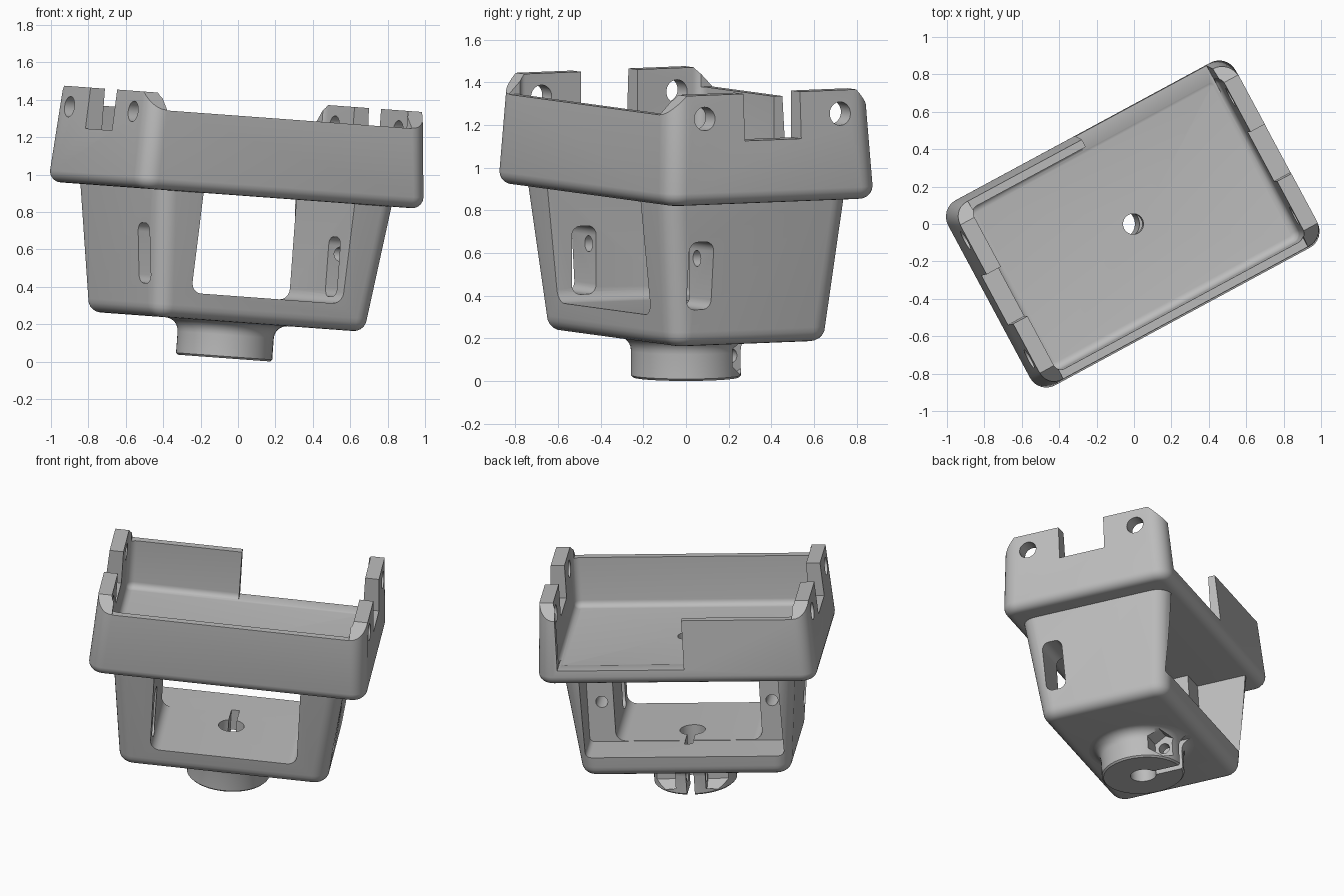
import bpy, bmesh
from math import pi, sin, cos, radians
from mathutils import Matrix, Vector

if "Cube" in bpy.data.objects:
    bpy.data.objects.remove(bpy.data.objects["Cube"])

# Whole mount leans slightly and is turned about the vertical
PLACE = (Matrix.Translation((-0.075, 0, 0.019)) @ Matrix.Rotation(radians(4.2), 4, 'Y')
         @ Matrix.Rotation(radians(28.3), 4, 'Z'))

AXES = {'z': Matrix.Identity(4),
        'y': Matrix.Rotation(pi / 2, 4, 'X'),
        'x': Matrix(((0, 0, 1, 0), (1, 0, 0, 0), (0, 1, 0, 0), (0, 0, 0, 1)))}

grey = bpy.data.materials.new("plain grey")
grey.use_nodes = True
colour = (0.5, 0.5, 0.5, 1)
grey.diffuse_color = colour
grey.node_tree.nodes["Principled BSDF"].inputs["Base Color"].default_value = colour


def make(bm, name):
    mesh = bpy.data.meshes.new(name)
    bm.to_mesh(mesh)
    bm.free()
    obj = bpy.data.objects.new(name, mesh)
    bpy.context.collection.objects.link(obj)
    return obj


def loft(name, rings, steps=8, matrix=None):
    """Stack rounded rectangles given as (height, half x, half y, corner radius)."""
    bm = bmesh.new()
    loops = []
    for h, hx, hy, r in rings:
        loop = []
        for q, (sx, sy) in enumerate(((1, 1), (-1, 1), (-1, -1), (1, -1))):
            for i in range(steps + 1):
                a = (q + i / steps) * pi / 2
                loop.append(bm.verts.new((sx * (hx - r) + r * cos(a),
                                          sy * (hy - r) + r * sin(a), h)))
        loops.append(loop)
    n = len(loops[0])
    for low, high in zip(loops, loops[1:]):
        for i in range(n):
            j = (i + 1) % n
            bm.faces.new((low[i], low[j], high[j], high[i]))
    bm.faces.new(loops[0][::-1])
    bm.faces.new(loops[-1])
    bmesh.ops.remove_doubles(bm, verts=bm.verts, dist=1e-5)
    if matrix:
        bm.transform(matrix)
    return make(bm, name)


def block(x, y, z, axis='z', r=0.0):
    """Box between limits, with edges along the axis rounded."""
    centre = Vector([(a + b) / 2 for a, b in (x, y, z)])
    hx, hy, hz = [(b - a) / 2 for a, b in (x, y, z)]
    ha, hb, hl = {'z': (hx, hy, hz), 'y': (hx, hz, hy), 'x': (hy, hz, hx)}[axis]
    return loft("cutter", [(-hl, ha, hb, r), (hl, ha, hb, r)], 6 if r else 1,
                Matrix.Translation(centre) @ AXES[axis])


def rod(centre, r, length, axis='z', sides=32):
    bm = bmesh.new()
    bmesh.ops.create_cone(bm, cap_ends=True, segments=sides, radius1=r, radius2=r,
                          depth=length, matrix=Matrix.Translation(centre) @ AXES[axis])
    return make(bm, "cutter")


def volume(mesh):
    bm = bmesh.new()
    bm.from_mesh(mesh)
    result = bm.calc_volume()
    bm.free()
    return result


def cut(obj, cutters):
    """Subtract each cutter, trying the second solver if nothing was removed."""
    for c in cutters:
        c.hide_render = True
        before = volume(obj.data)
        for solver in ('EXACT', 'MANIFOLD'):
            mod = obj.modifiers.new("cut", 'BOOLEAN')
            mod.operation, mod.solver, mod.object = 'DIFFERENCE', solver, c
            bpy.context.view_layer.update()
            graph = bpy.context.evaluated_depsgraph_get()
            mesh = bpy.data.meshes.new_from_object(obj.evaluated_get(graph))
            obj.modifiers.clear()
            if 0 < volume(mesh) < before - 1e-6:
                obj.data = mesh
                break
        bpy.data.objects.remove(c)


def finish(obj):
    obj.data.transform(PLACE)
    obj.data.materials.clear()
    obj.data.materials.append(grey)
    bpy.ops.object.select_all(action='DESELECT')
    obj.select_set(True)
    bpy.context.view_layer.objects.active = obj
    bpy.ops.object.shade_smooth_by_angle(angle=radians(30))


def rounded_foot(base, hx, hy, r, f, top, draft):
    """Rings with a rounded lower edge and inward or outward draft to the top."""
    rings = []
    for i in range(6):
        a = i / 5 * pi / 2
        d = f * (1 - sin(a))
        rings.append((base + f * (1 - cos(a)), hx - d, hy - d, r - d))
    rings.append((top, hx + draft, hy + draft, r))
    return rings


# Tray: outer shell up, then inner walls down to a filleted floor
rings = rounded_foot(0.873, 0.875, 0.562, 0.1, 0.06, 1.39, -0.028)
rings.append((1.39, 0.76, 0.495, 0.05))
for i in range(6):
    a = i / 5 * pi / 2
    d = 0.04 * (1 - cos(a))
    rings.append((0.97 + 0.04 * (1 - sin(a)), 0.76 - d, 0.495 - d, 0.05 - d))
tray = loft("tray", rings)
cutters = [
    block((-0.745, 0.745), (-0.9, -0.3), (1.298, 1.8)),      # front wall top
    block((-0.745, 0.3), (0.3, 0.9), (1.298, 1.8)),          # back wall top
    block((-0.05, 0.747), (0.4, 0.9), (0.974, 1.8)),         # back opening
    block((-1.2, 1.2), (-0.15, 0.15), (1.17, 1.8)),          # gap between posts
    rod((0, 0, 0.9), 0.055, 0.4),
]
for s in (-1, 1):
    cutters.append(rod((0, s * 0.36, 1.28), 0.055, 3, 'x'))
    corner = block((-1.2, 1.2), (-0.3, 0.3), (0, 0.3))
    corner.data.transform(Matrix.Translation((0, s * 0.485, 1.355))
                          @ Matrix.Rotation(-s * pi / 4, 4, 'X'))
    cutters.append(corner)
cut(tray, cutters)
finish(tray)

# Bracket with front window, wider back opening and slotted posts
bracket = loft("bracket", rounded_foot(0.195, 0.66, 0.425, 0.1, 0.07, 0.9, 0.067))
cutters = [
    block((-0.46, 0.46), (-0.8, 0.3), (0.335, 1.2), 'y', 0.06),
    block((-0.625, 0.625), (0.17, 0.9), (0.332, 1.2), 'y', 0.03),
    rod((0, 0, 0.2), 0.08, 0.6),
    block((-0.025, 0.025), (0, 0.22), (0, 0.5)),
]
for s in (-1, 1):
    x = sorted((s * 0.4, s * 0.9))
    cutters.append(block(x, (-0.36, -0.23), (0.37, 0.69), 'x', 0.045))
    cutters.append(rod((s * 0.535, 0, 0.6), 0.038, 0.56, 'y', 20))
cut(bracket, cutters)
finish(bracket)

# Round clamp hub with flared top, split and bolt seats
R, F = 0.258, 0.07
rings = [(0, R - 0.01, R - 0.01, R - 0.01), (0.01, R, R, R)]
for i in range(7):
    a = i / 6 * pi / 2
    r = R + F * (1 - cos(a))
    rings.append((0.125 + F * sin(a), r, r, r))
rings.append((0.22, 0.28, 0.28, 0.28))
hub = loft("clamp_hub", rings, 12)
cutters = [
    rod((0, 0, 0.1), 0.08, 0.6),
    block((-0.025, 0.025), (0, 0.22), (-0.1, 0.5)),
    block((-0.025, 0.025), (0.15, 0.5), (-0.1, 0.195)),
    rod((0, 0.185, 0.1), 0.035, 1, 'x', 20),
]
for s in (-1, 1):
    cutters.append(rod((s * 0.295, 0.2, 0.1), 0.085, 0.4, 'x', 6))
cut(hub, cutters)
finish(hub)
